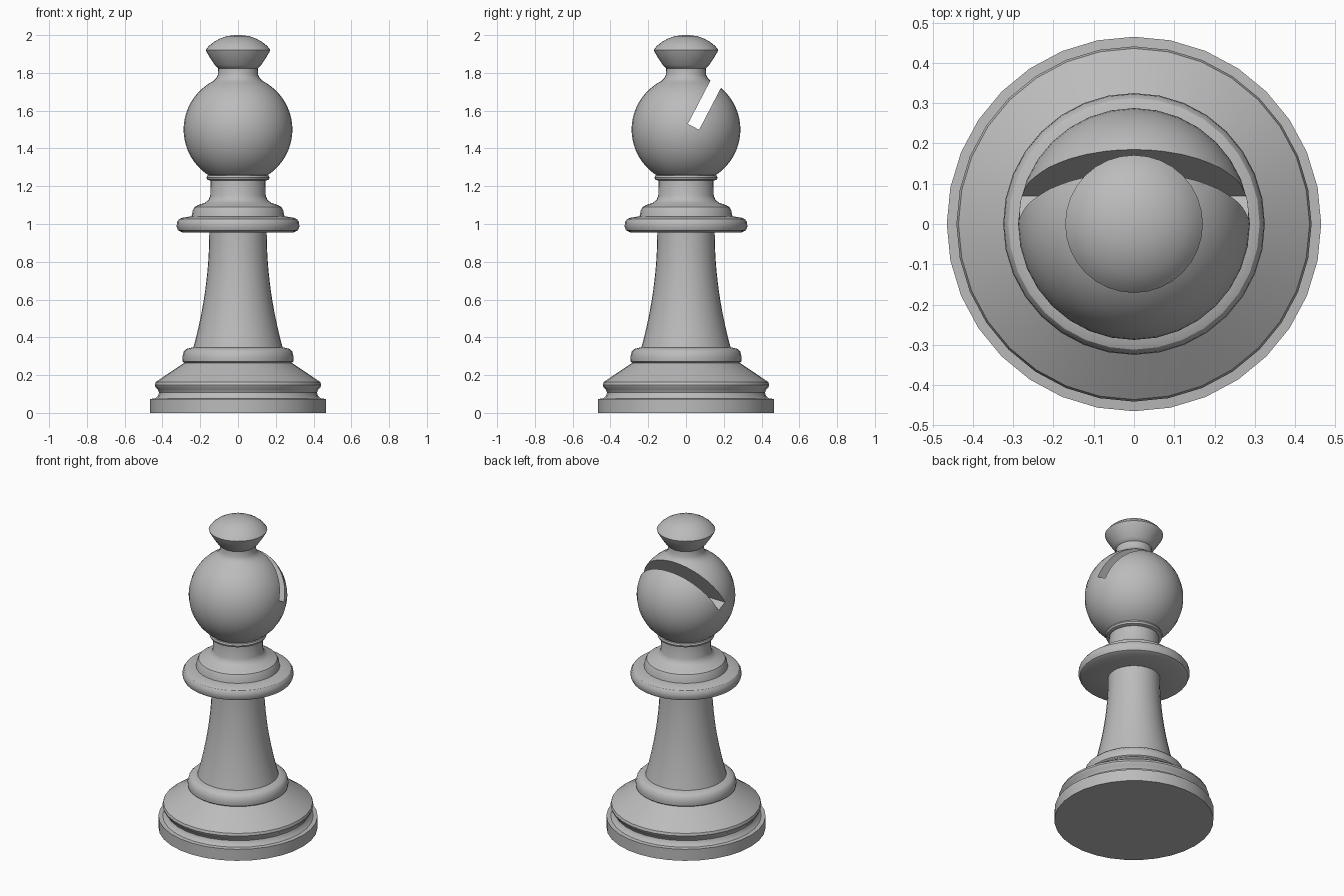
import bpy
import math
from mathutils import Vector

SIDES = 32

cube = bpy.data.objects.get("Cube")
if cube:
    bpy.data.objects.remove(cube, do_unlink=True)

grey = bpy.data.materials.new("plain grey")
grey.use_nodes = True
colour = (0.5, 0.5, 0.5, 1)
grey.diffuse_color = colour
grey.node_tree.nodes["Principled BSDF"].inputs["Base Color"].default_value = colour


def shade(obj):
    bpy.ops.object.select_all(action='DESELECT')
    obj.select_set(True)
    bpy.context.view_layer.objects.active = obj
    bpy.ops.object.shade_smooth_by_angle(angle=math.radians(32))


def add_mesh(name, verts, faces):
    mesh = bpy.data.meshes.new(name)
    mesh.from_pydata(verts, [], faces)
    mesh.materials.append(grey)
    obj = bpy.data.objects.new(name, mesh)
    bpy.context.collection.objects.link(obj)
    return obj


def lathe(name, profile):
    """Turn (radius, height) points, listed upwards, into a closed solid."""
    verts, faces = [], []
    for r, z in profile:
        for i in range(SIDES):
            a = math.tau * i / SIDES
            verts.append((r * math.cos(a), r * math.sin(a), z))
    for k in range(len(profile) - 1):
        for i in range(SIDES):
            j = (i + 1) % SIDES
            low, high = k * SIDES, (k + 1) * SIDES
            faces.append((low + i, low + j, high + j, high + i))
    faces.append(tuple(reversed(range(SIDES))))
    faces.append(tuple(range(len(verts) - SIDES, len(verts))))
    obj = add_mesh(name, verts, faces)
    shade(obj)
    return obj


def arc(rx, rz, cz, start, end, steps):
    """Elliptical profile arc, angles in degrees above the horizontal."""
    points = []
    for i in range(steps + 1):
        a = math.radians(start + (end - start) * i / steps)
        points.append((rx * math.cos(a), cz + rz * math.sin(a)))
    return points


# Stepped foot with a groove and a sloping shoulder
lathe("base", [(0.465, 0), (0.465, 0.074), (0.44, 0.076), (0.424, 0.09),
               (0.418, 0.108), (0.425, 0.125), (0.437, 0.136), (0.441, 0.148),
               (0.436, 0.163), (0.37, 0.208), (0.285, 0.265)])
lathe("base_ring", [(0.28, 0.262), (0.293, 0.272), (0.295, 0.295),
                    (0.287, 0.325), (0.272, 0.339), (0.24, 0.347)])

# Tapering stem
stem = []
for i in range(13):
    t = i / 12
    stem.append((0.152 + 0.086 * (1 - t) ** 2, 0.34 + 0.62 * t))
lathe("stem", stem)

# Collar and neck
lathe("collar", [(0.15, 0.955), (0.295, 0.956), (0.317, 0.966), (0.325, 0.985),
                 (0.323, 1.01), (0.312, 1.026), (0.295, 1.033), (0.246, 1.041)])
lathe("collar_step", [(0.246, 1.038), (0.24, 1.07), (0.23, 1.09), (0.212, 1.1),
                      (0.175, 1.112), (0.156, 1.128), (0.147, 1.15),
                      (0.145, 1.23)])
lathe("neck_ring", [(0.145, 1.229), (0.163, 1.235), (0.167, 1.246),
                    (0.163, 1.256), (0.14, 1.262)])

# Round head, flowing into a short neck under the finial
head = lathe("head", arc(0.288, 0.288, 1.5, -57, 63, 24)
             + [(0.115, 1.772), (0.106, 1.79), (0.105, 1.825)])

# Slanted slot cut through the head
along = Vector((0, 0.12, 0.23)).normalized()
across = Vector((0, along.z, -along.y))
corner = Vector((0, 0.01, 1.53))
side = Vector((0.5, 0, 0))
verts = [corner + side * s + across * u + along * v
         for s in (-1, 1) for u in (0, 0.067) for v in (0, 0.6)]
cutter = add_mesh("slot_cutter", verts,
                  [(0, 1, 3, 2), (4, 6, 7, 5), (0, 4, 5, 1),
                   (2, 3, 7, 6), (0, 2, 6, 4), (1, 5, 7, 3)])
cutter.hide_render = True
slot = head.modifiers.new("slot", 'BOOLEAN')
slot.operation = 'DIFFERENCE'
slot.solver = 'EXACT'
slot.object = cutter
bpy.context.view_layer.objects.active = head
bpy.ops.object.modifier_apply(modifier="slot")
bpy.data.objects.remove(cutter, do_unlink=True)
shade(head)

# Finial: shallow bowl below, dome above
lathe("finial", [(0.08, 1.815), (0.105, 1.824), (0.123, 1.842), (0.147, 1.878),
                 (0.165, 1.908), (0.171, 1.922)])
lathe("finial_dome", [(0.171, 1.922), (0.155, 1.942), (0.128, 1.964),
                      (0.095, 1.982), (0.06, 1.994), (0.025, 1.999), (0.002, 2.0)])
